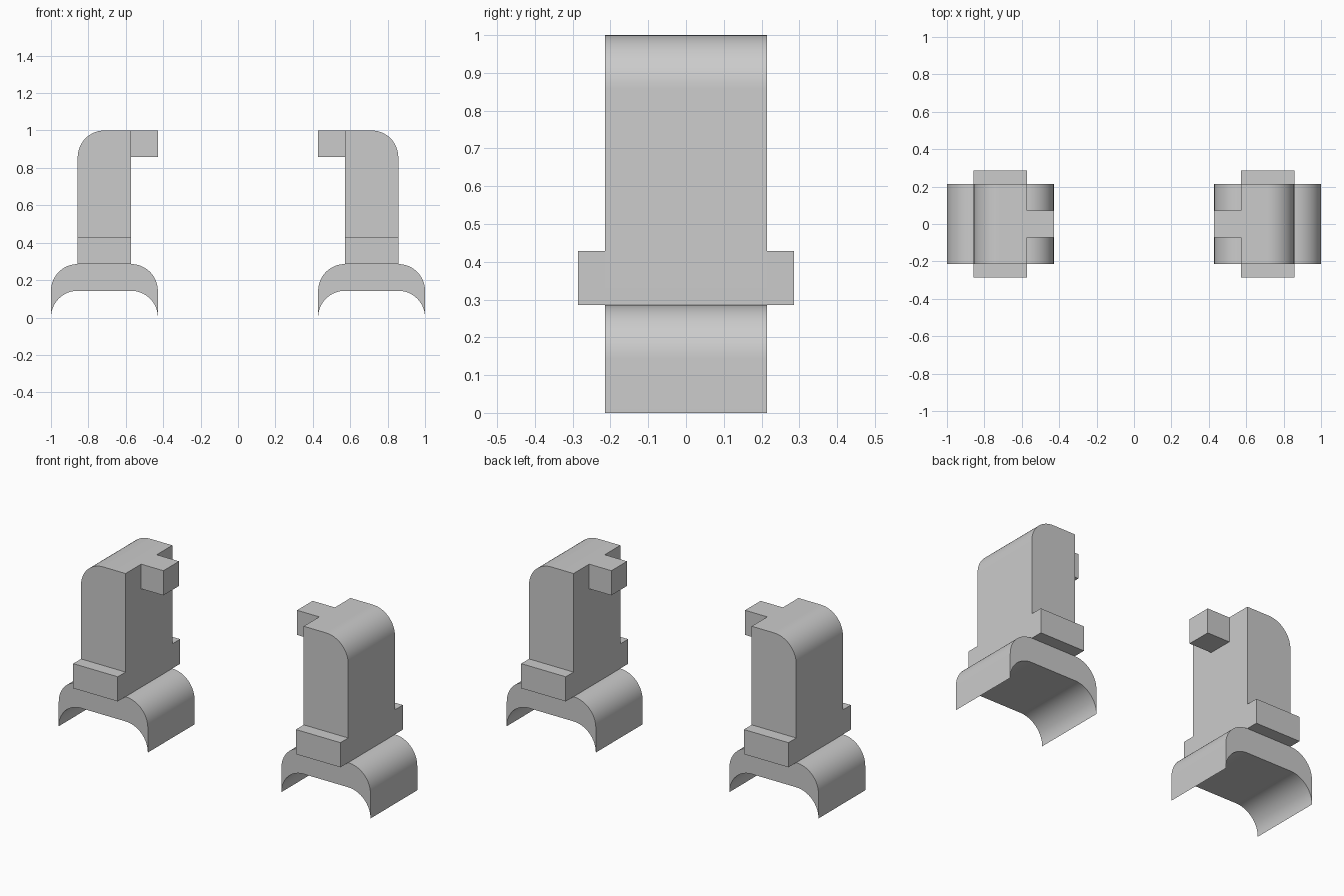
import bpy, bmesh
from math import sin, cos, radians

if "Cube" in bpy.data.objects:
    bpy.data.objects.remove(bpy.data.objects["Cube"])

U = 1 / 7  # design module
SEG = 16   # segments per quarter round


def arc(cx, cz, r, a0, a1):
    angles = [radians(a0 + (a1 - a0) * i / SEG) for i in range(SEG + 1)]
    return [(cx + r * cos(a), cz + r * sin(a)) for a in angles]


def extrude_profile(name, points, y0, y1, mirror_y=False):
    """Extrude an x-z outline (in modules) along y, mirrored across x = 0."""
    bm = bmesh.new()
    face = bm.faces.new([bm.verts.new((x * U, y0 * U, z * U)) for x, z in points])
    new = bmesh.ops.extrude_face_region(bm, geom=[face])["geom"]
    bmesh.ops.translate(bm, vec=(0, (y1 - y0) * U, 0),
                        verts=[v for v in new if isinstance(v, bmesh.types.BMVert)])
    bmesh.ops.recalc_face_normals(bm, faces=bm.faces)
    mesh = bpy.data.meshes.new(name)
    bm.to_mesh(mesh)
    bm.free()
    obj = bpy.data.objects.new(name, mesh)
    bpy.context.collection.objects.link(obj)
    bpy.ops.object.select_all(action='DESELECT')
    obj.select_set(True)
    bpy.context.view_layer.objects.active = obj
    bpy.ops.object.shade_smooth_by_angle(angle=radians(30))
    mod = obj.modifiers.new("Mirror", 'MIRROR')
    mod.use_axis = (True, mirror_y, False)
    mod.use_mirror_merge = False
    return obj


def box(x0, x1, z0, z1):
    return [(x0, z0), (x1, z0), (x1, z1), (x0, z1)]


# Arched foot: rounded outer shell, concave underside tapering to sharp tips
foot = ([(7, 0)] + arc(6, 1, 1, 0, 90) + arc(4, 1, 1, 90, 180)
        + arc(4, 0, 1, 180, 90) + arc(6, 0, 1, 90, 0)[:-1])
extrude_profile("arched_foot", foot, -1.5, 1.5)

# Upright post with a rounded outer shoulder
post = [(4, 2), (6, 2)] + arc(5, 6, 1, 0, 90) + [(4, 7)]
extrude_profile("post", post, -1.5, 1.5)

# Lugs on the front and back of each post
extrude_profile("side_lugs", box(4, 6, 2, 3), 1.5, 2, mirror_y=True)

# Small peg on the inner face at the top
extrude_profile("top_peg", box(3, 4, 6, 7), -0.5, 0.5)
